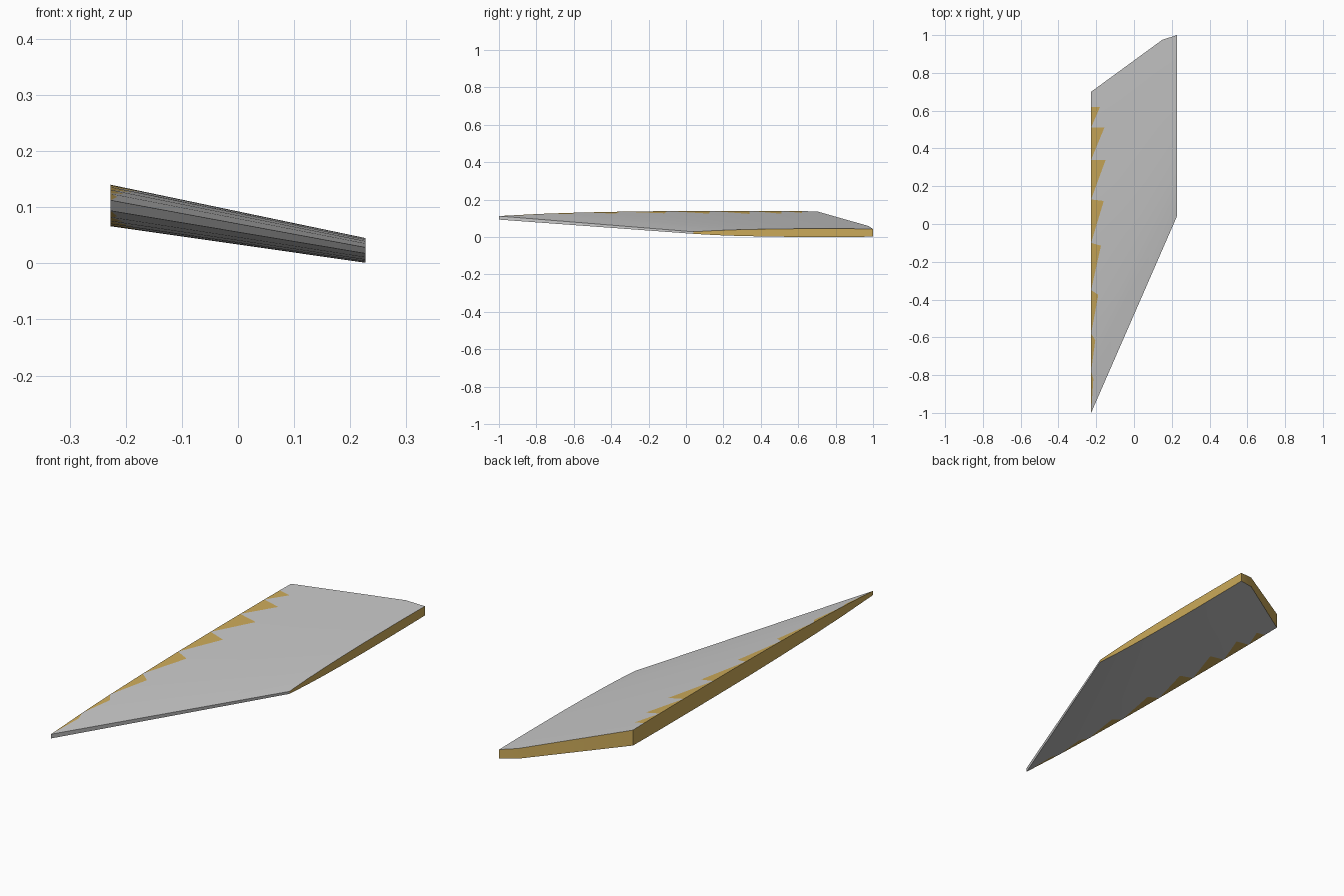
import bpy
import bmesh
from math import radians
from mathutils import Vector

cube = bpy.data.objects.get("Cube")
if cube:
    bpy.data.objects.remove(cube, do_unlink=True)


def make_material(name, rgb):
    mat = bpy.data.materials.new(name)
    mat.use_nodes = True
    mat.diffuse_color = (*rgb, 1)
    mat.node_tree.nodes["Principled BSDF"].inputs["Base Color"].default_value = (*rgb, 1)
    return mat


GREY, TAN = 0, 1
materials = [make_material("light grey", (0.58, 0.58, 0.58)),
             make_material("tan", (0.60, 0.40, 0.10))]

HALF = 0.227
# Chordwise stations along the root and how full the section is at each
root_y = [-1, -0.78, -0.58, -0.35, -0.10, 0.13, 0.34, 0.51, 0.62, 0.70]
fullness = [0, 0.42, 0.67, 0.85, 0.97, 1, 1, 0.98, 0.95, 0.91]
# Width and sweep of the painted tooth in front of each station
tooth_width = [0.012, 0.022, 0.038, 0.052, 0.067, 0.077, 0.070, 0.047]
tooth_sweep = [0.04, 0.035, 0.025, 0.015, 0.008, 0, 0, 0]

bm = bmesh.new()


def face(verts, mat):
    bm.faces.new(verts).material_index = mat


def skin(side):
    """Top (side=1) or bottom (side=-1) surface; returns its border vertices."""
    root, tip = [], []
    for y, f in zip(root_y, fullness):
        t = (y + 1) / 1.7
        root.append(bm.verts.new((-HALF, y, 0.103 + side * (0.0095 + 0.0275 * f))))
        tip.append(bm.verts.new((HALF, 0.04 + 0.96 * t, 0.023 + side * (0.0055 + 0.0165 * f))))
    # Clipped rear corner
    corner = bm.verts.new(root[-1].co.lerp(tip[-1].co, 0.83))
    corner.co.y = 0.975

    for i in range(1, len(root)):
        r0, r1, t0, t1 = root[i - 1], root[i], tip[i - 1], tip[i]
        if i == len(root) - 1:
            face([r0, t0, t1, corner, r1], GREY)
            continue
        # Tan tooth lying in the plane of the strip
        a = tooth_width[i - 1] / (2 * HALF)
        along, back = t1.co - r1.co, r0.co - r1.co
        b = (-tooth_sweep[i - 1] - a * along.y) / back.y
        point = bm.verts.new(r1.co + along * a + back * b)
        face([r0, point, r1], TAN)
        face([r1, point, t1], GREY)
        face([r0, t1, point], GREY)
        face([r0, t0, t1], GREY)
    return root, tip, corner


root_a, tip_a, corner_a = skin(1)
root_b, tip_b, corner_b = skin(-1)


def wall(upper, lower, mat):
    for i in range(len(upper) - 1):
        face([upper[i], upper[i + 1], lower[i + 1], lower[i]], mat)


# Tan root, tip and trailing walls, grey leading edge
wall(root_a, root_b, TAN)
wall(tip_a, tip_b, TAN)
wall([root_a[-1], corner_a, tip_a[-1]], [root_b[-1], corner_b, tip_b[-1]], TAN)
wall([root_a[0], tip_a[0]], [root_b[0], tip_b[0]], GREY)
bmesh.ops.recalc_face_normals(bm, faces=bm.faces)

mesh = bpy.data.meshes.new("fin_blade")
bm.to_mesh(mesh)
bm.free()
for mat in materials:
    mesh.materials.append(mat)
blade = bpy.data.objects.new("fin_blade", mesh)
bpy.context.collection.objects.link(blade)

bpy.context.view_layer.objects.active = blade
blade.select_set(True)
bpy.ops.object.shade_smooth_by_angle(angle=radians(30))
